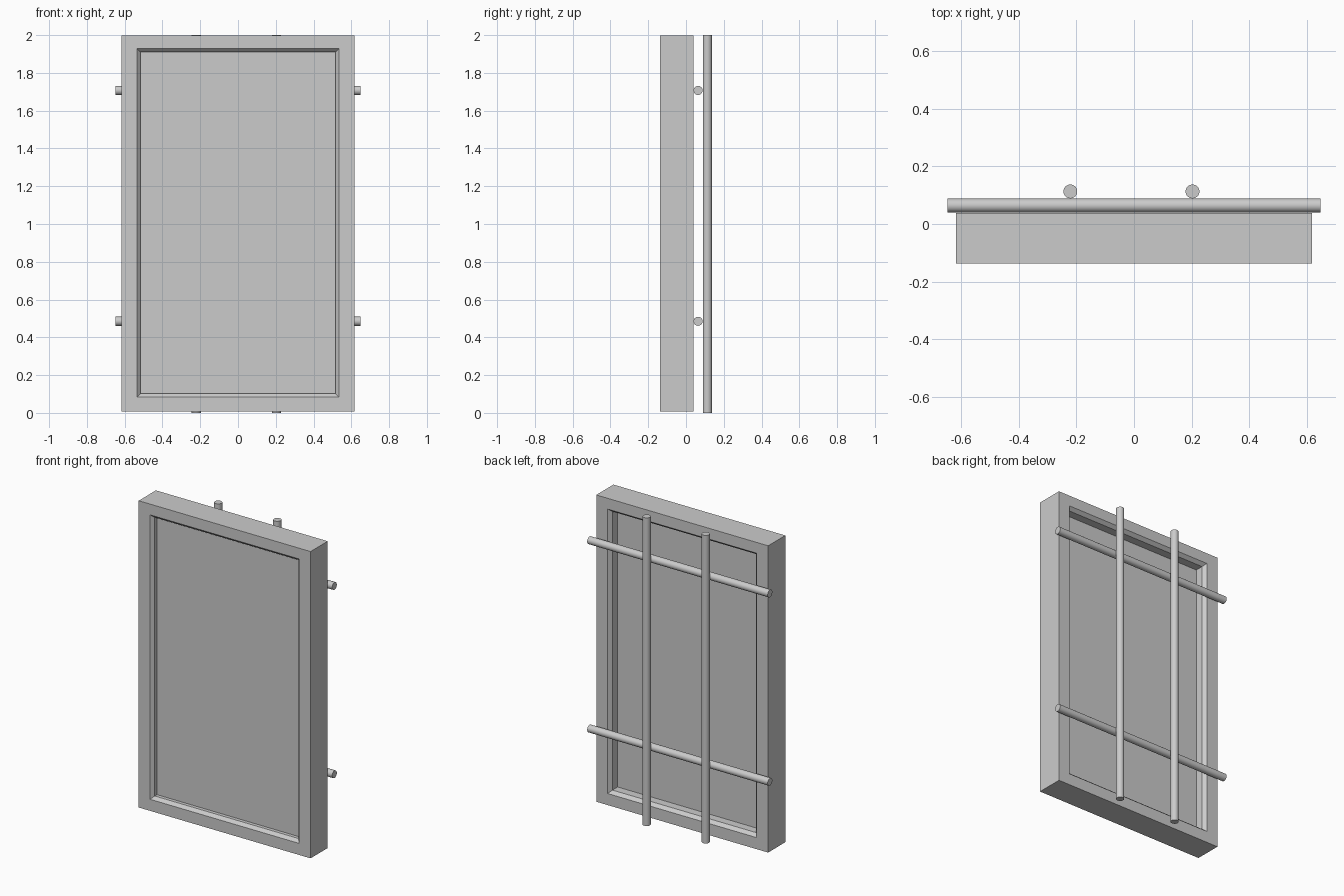
import bpy, bmesh, math

if "Cube" in bpy.data.objects:
    bpy.data.objects.remove(bpy.data.objects["Cube"])

FRONT, BACK = -0.137, 0.039      # frame depth range
BEVEL = 0.019                    # chamfer around the opening
OUT_X, OUT_Z0, OUT_Z1 = 0.617, 0.008, 1.999
OPEN_X, OPEN_Z0, OPEN_Z1 = 0.535, 0.083, 1.929


def add_object(name, bm):
    bmesh.ops.recalc_face_normals(bm, faces=bm.faces)
    mesh = bpy.data.meshes.new(name)
    bm.to_mesh(mesh)
    bm.free()
    obj = bpy.data.objects.new(name, mesh)
    bpy.context.collection.objects.link(obj)
    return obj


# Frame: rectangular rings joined into one closed moulding
def make_frame():
    bm = bmesh.new()

    def ring(inset, y, outer=False):
        hx, z0, z1 = (OUT_X, OUT_Z0, OUT_Z1) if outer else (
            OPEN_X - inset, OPEN_Z0 + inset, OPEN_Z1 - inset)
        return [bm.verts.new(p) for p in
                ((-hx, y, z0), (hx, y, z0), (hx, y, z1), (-hx, y, z1))]

    rings = [ring(0, FRONT, True), ring(0, FRONT), ring(BEVEL, FRONT + 0.02),
             ring(BEVEL, BACK - 0.022), ring(0, BACK), ring(0, BACK, True)]
    for a, b in zip(rings, rings[1:] + rings[:1]):
        for i in range(4):
            j = (i + 1) % 4
            bm.faces.new((a[i], a[j], b[j], b[i]))
    return add_object("frame", bm)


# Flat panel set into the frame
def make_panel(y0, y1):
    bm = bmesh.new()
    bmesh.ops.create_cube(bm, size=1)
    hx = OPEN_X - BEVEL
    z0, z1 = OPEN_Z0 + BEVEL, OPEN_Z1 - BEVEL
    bmesh.ops.scale(bm, vec=(2 * hx, y1 - y0, z1 - z0), verts=bm.verts)
    bmesh.ops.translate(bm, vec=(0, (y0 + y1) / 2, (z0 + z1) / 2), verts=bm.verts)
    return add_object("panel", bm)


# Round rods behind the frame
def make_rod(name, length, location, rotation=(0, 0, 0)):
    bpy.ops.mesh.primitive_cylinder_add(vertices=32, radius=0.024, depth=length,
                                        location=location, rotation=rotation)
    obj = bpy.context.object
    obj.name = name
    bpy.ops.object.shade_smooth_by_angle(angle=math.radians(30))
    return obj


make_frame()
make_panel(-0.094, -0.036)
for label, z in (("lower", 0.485), ("upper", 1.707)):
    make_rod(label + "_cross_rod", 1.296, (0, 0.064, z), (0, math.pi / 2, 0))
for label, x in (("left", -0.221), ("right", 0.203)):
    make_rod(label + "_upright_rod", 2.0, (x, 0.113, 1.0))
